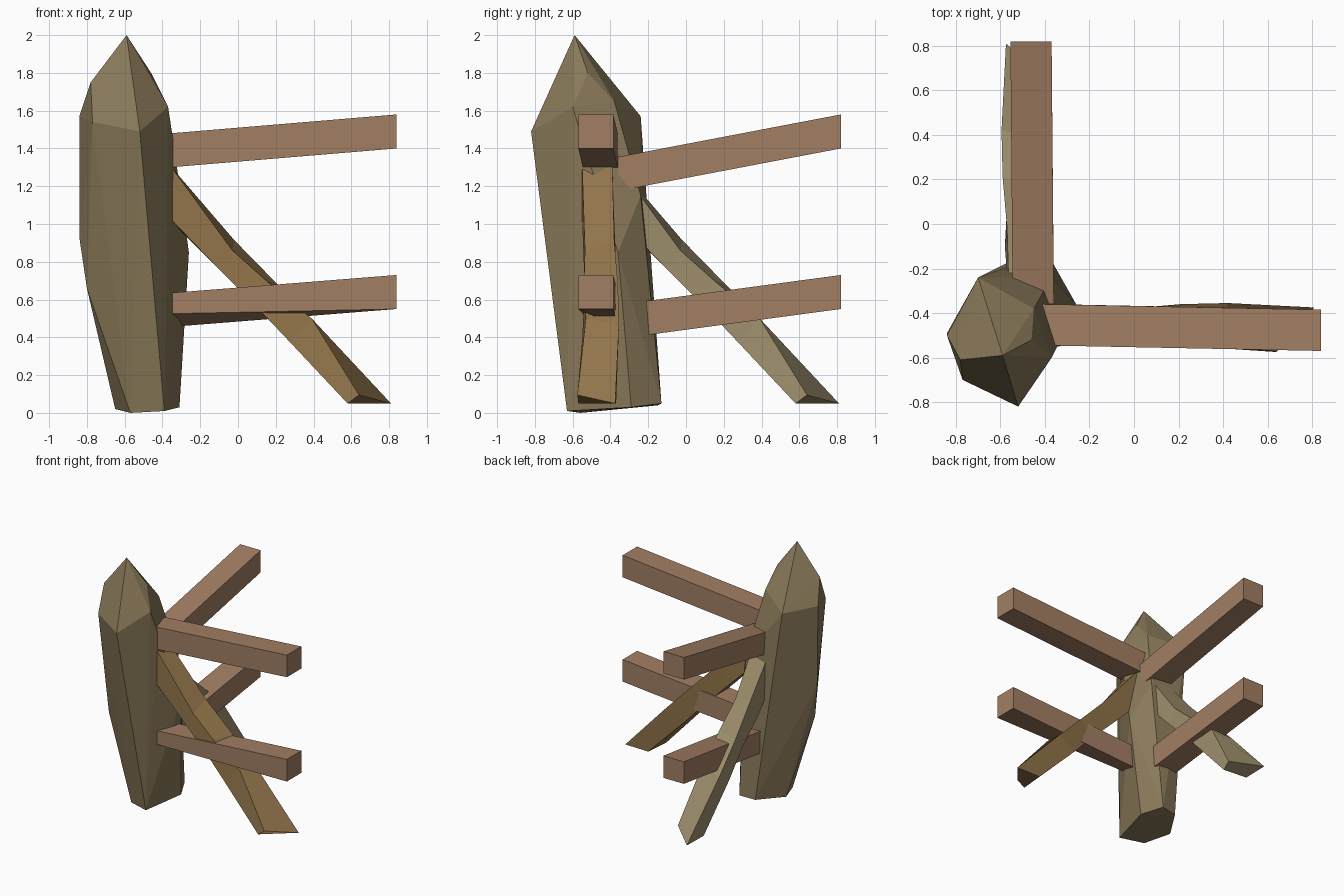
import bpy, bmesh

if "Cube" in bpy.data.objects:
    bpy.data.objects.remove(bpy.data.objects["Cube"])


def material(name, rgb):
    m = bpy.data.materials.new(name)
    m.diffuse_color = (*rgb, 1)
    m.use_nodes = True
    m.node_tree.nodes["Principled BSDF"].inputs["Base Color"].default_value = m.diffuse_color
    return m


def finish(bm, name, mat):
    bmesh.ops.recalc_face_normals(bm, faces=bm.faces[:])
    me = bpy.data.meshes.new(name)
    bm.to_mesh(me)
    bm.free()
    me.materials.append(mat)
    ob = bpy.data.objects.new(name, me)
    bpy.context.collection.objects.link(ob)
    return ob


def loft(name, rings, mat):
    """Join equal-length rings into a closed flat-faced beam."""
    bm = bmesh.new()
    vs = [[bm.verts.new(p) for p in r] for r in rings]
    n = len(vs[0])
    for a, b in zip(vs, vs[1:]):
        for i in range(n):
            j = (i + 1) % n
            bm.faces.new((a[i], a[j], b[j], b[i]))
    bm.faces.new(vs[0])
    bm.faces.new(vs[-1][::-1])
    return finish(bm, name, mat)


def turn(p):
    """Quarter turn that carries the right-hand side onto the back side."""
    x, y, z = p
    return (-y - 0.95, x, z)


post_mat = material("post_wood", (0.25, 0.19, 0.10))
rail_mat = material("rail_wood", (0.36, 0.21, 0.125))
brace_a_mat = material("brown_brace_wood", (0.29, 0.18, 0.07))
brace_b_mat = material("pale_brace_wood", (0.34, 0.27, 0.15))

# Rough hewn corner post: convex faceted trunk
post_points = [
    (-0.59, -0.59, 2.0), (-0.78, -0.61, 1.75), (-0.46, -0.52, 1.80),
    (-0.84, -0.50, 1.57), (-0.77, -0.70, 1.54), (-0.52, -0.82, 1.49),
    (-0.37, -0.60, 1.62), (-0.34, -0.54, 1.42), (-0.45, -0.38, 1.65),
    (-0.70, -0.24, 1.57), (-0.84, -0.49, 0.93), (-0.80, -0.52, 0.66),
    (-0.26, -0.36, 0.85), (-0.37, -0.24, 1.15),
    (-0.39, -0.63, 0.01), (-0.57, -0.56, 0.0), (-0.65, -0.36, 0.02),
    (-0.52, -0.15, 0.04), (-0.39, -0.13, 0.05), (-0.31, -0.29, 0.03),
]
bm = bmesh.new()
for p in post_points:
    bm.verts.new(p)
bmesh.ops.convex_hull(bm, input=bm.verts[:])
bmesh.ops.delete(bm, geom=[v for v in bm.verts if not v.link_faces], context='VERTS')
bmesh.ops.dissolve_limit(bm, angle_limit=0.03, verts=bm.verts[:], edges=bm.edges[:])
finish(bm, "post", post_mat)


# Rails: section corners are front-top, back-top, back-bottom, front-bottom
def rail_end(x, y0, y1, top, bottom, front_lift=0.0):
    return [(x, y0, top), (x, y1, top), (x, y1, bottom), (x, y0, bottom + front_lift)]


right_upper = [rail_end(-0.42, -0.545, -0.36, 1.475, 1.295),
               rail_end(0.84, -0.57, -0.385, 1.58, 1.40)]
right_lower = [rail_end(-0.36, -0.545, -0.36, 0.635, 0.455, 0.07),
               rail_end(0.84, -0.57, -0.385, 0.73, 0.55)]
back_upper = [rail_end(-0.36, -0.59, -0.405, 1.355, 1.175),
              rail_end(0.82, -0.58, -0.395, 1.58, 1.40)]
back_lower = [rail_end(-0.30, -0.59, -0.405, 0.58, 0.40),
              rail_end(0.82, -0.58, -0.395, 0.73, 0.55)]
loft("right_upper_rail", right_upper, rail_mat)
loft("right_lower_rail", right_lower, rail_mat)
loft("back_upper_rail", [[turn(p) for p in r] for r in back_upper], rail_mat)
loft("back_lower_rail", [[turn(p) for p in r] for r in back_lower], rail_mat)

# Diagonal braces: upper-front, upper-back, lower-back, lower-front per ring
brace = [
    [(-0.36, -0.55, 1.31), (-0.36, -0.39, 1.31), (-0.36, -0.39, 1.02), (-0.36, -0.55, 1.03)],
    [(-0.03, -0.535, 0.86), (-0.02, -0.38, 0.915), (-0.10, -0.37, 0.76), (-0.10, -0.54, 0.76)],
    [(0.15, -0.54, 0.70), (0.21, -0.36, 0.68), (0.08, -0.38, 0.58), (0.08, -0.54, 0.58)],
    [(0.39, -0.53, 0.50), (0.42, -0.355, 0.465), (0.27, -0.37, 0.38), (0.27, -0.55, 0.38)],
    [(0.64, -0.575, 0.095), (0.81, -0.375, 0.05), (0.60, -0.37, 0.05), (0.58, -0.57, 0.05)],
]
loft("right_brace", brace, brace_a_mat)
loft("back_brace", [[turn(p) for p in r] for r in brace], brace_b_mat)
